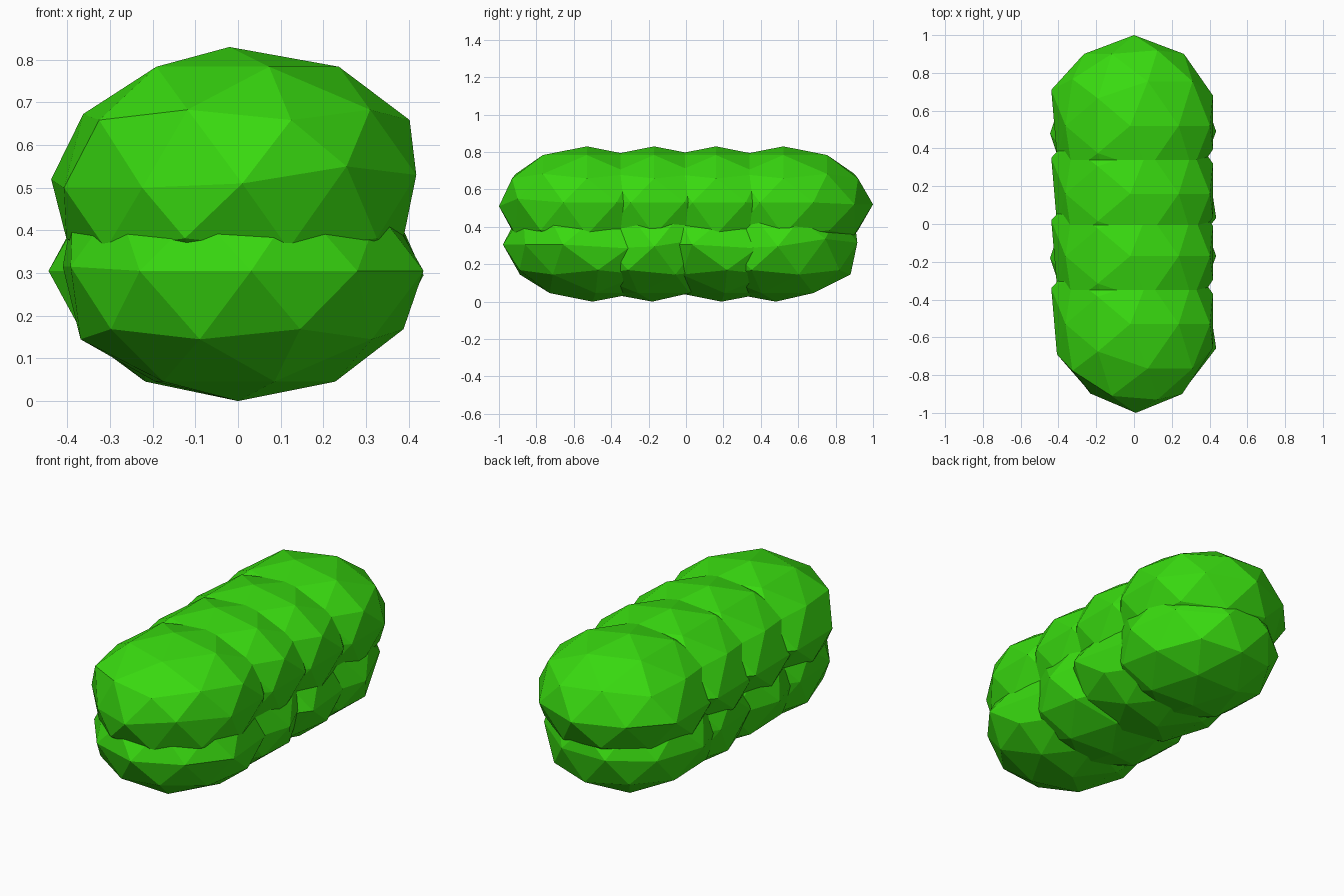
import bpy, bmesh
from math import radians
from mathutils import Vector, Matrix

if "Cube" in bpy.data.objects:
    bpy.data.objects.remove(bpy.data.objects["Cube"])

leaf = bpy.data.materials.new("leaf_green")
leaf.diffuse_color = (0.04, 0.7, 0.005, 1)
leaf.use_nodes = True
leaf.node_tree.nodes["Principled BSDF"].inputs["Base Color"].default_value = leaf.diffuse_color

# small dents that make each clump less regular: (unit direction, offset)
DENTS = [((0, -1, 0), (0.01, 0, -0.01)),
         ((0, 1, 0), (0, 0.01, 0)),
         ((-0.588, -0.809, 0), (0.04, 0.01, -0.02)),
         ((0.588, -0.809, 0), (-0.01, 0.01, 0.03)),
         ((-0.951, 0.309, 0), (-0.01, 0.045, 0)),
         ((0.951, 0.309, 0), (-0.01, 0.015, 0.01)),
         ((-0.951, -0.309, 0), (0.02, -0.015, -0.02)),
         ((0.951, -0.309, 0), (-0.01, 0.02, 0.01)),
         ((-0.85, 0, 0.526), (0.02, 0, -0.01)),
         ((0, 0, 1), (-0.02, 0, 0))]


def clump(name, loc, size, turn=0):
    """Faceted, flattened leaf clump turned about z."""
    bm = bmesh.new()
    bmesh.ops.create_icosphere(bm, subdivisions=2, radius=1)
    for direction, offset in DENTS:
        v = min(bm.verts, key=lambda p: (p.co - Vector(direction)).length)
        v.co += Vector(o / s for o, s in zip(offset, size))
    bm.transform(Matrix.Rotation(radians(turn), 4, 'Z'))
    bm.transform(Matrix.Diagonal((*size, 1)))
    mesh = bpy.data.meshes.new(name)
    bm.to_mesh(mesh)
    bm.free()
    mesh.materials.append(leaf)
    ob = bpy.data.objects.new(name, mesh)
    ob.location = loc
    bpy.context.collection.objects.link(ob)


# upper row, all facing the same way
for i, y in enumerate((-0.53, -0.17, 0.16, 0.52)):
    clump(f"upper_clump_{i + 1}", (0, y, 0.52), (0.45, 0.47, 0.31))

# lower row, alternately turned
for i, (y, turn) in enumerate(((-0.50, 184), (-0.18, 90), (0.19, 184), (0.48, 90))):
    clump(f"lower_clump_{i + 1}", (0, y, 0.305), (0.435, 0.47, 0.305), turn)
